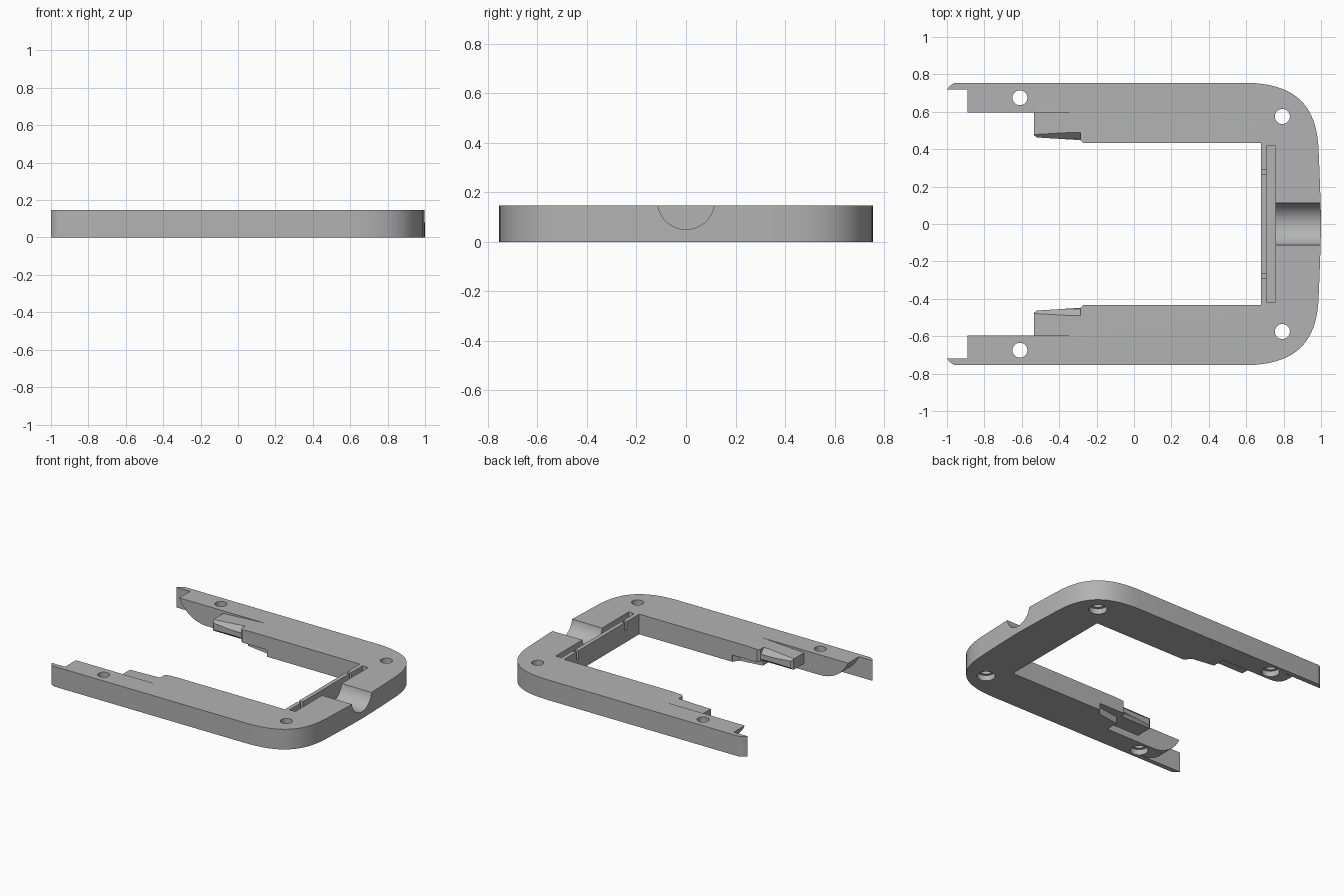
import bpy, bmesh
from mathutils import Vector

cube = bpy.data.objects.get("Cube")
if cube:
    bpy.data.objects.remove(cube, do_unlink=True)

H = 0.147

grey = bpy.data.materials.new("plain grey")
grey.use_nodes = True
colour = (0.45, 0.45, 0.45, 1)
grey.diffuse_color = colour
grey.node_tree.nodes["Principled BSDF"].inputs["Base Color"].default_value = colour


def prism(name, points, axis, lo, hi):
    """Extrude a 2D outline along an axis; outline is (x,y), (x,z) or (y,z)."""
    place = {"z": lambda a, b, c: (a, b, c),
             "y": lambda a, b, c: (a, c, b),
             "x": lambda a, b, c: (c, a, b)}[axis]
    bm = bmesh.new()
    face = bm.faces.new([bm.verts.new(place(a, b, lo)) for a, b in points])
    ext = bmesh.ops.extrude_face_region(bm, geom=[face])
    moved = [v for v in ext["geom"] if isinstance(v, bmesh.types.BMVert)]
    bmesh.ops.translate(bm, verts=moved, vec=Vector(place(0, 0, hi - lo)))
    bmesh.ops.recalc_face_normals(bm, faces=bm.faces)
    mesh = bpy.data.meshes.new(name)
    bm.to_mesh(mesh)
    bm.free()
    obj = bpy.data.objects.new(name, mesh)
    bpy.context.collection.objects.link(obj)
    return obj


def box(x0, x1, y0, y1, z0, z1):
    return prism("cutter", [(x0, y0), (x1, y0), (x1, y1), (x0, y1)], "z", z0, z1)


def cylinder(radius, x, y, z, depth, along_x=False):
    rot = (0, 1.5707963, 0) if along_x else (0, 0, 0)
    bpy.ops.mesh.primitive_cylinder_add(vertices=64, radius=radius, depth=depth,
                                        location=(x, y, z), rotation=rot)
    return bpy.context.object


def bezier(p0, p1, p2, p3, n=20):
    out = []
    for i in range(n + 1):
        t = i / n
        s = 1 - t
        out.append(tuple(s**3 * a + 3 * s * s * t * b + 3 * s * t * t * c + t**3 * d
                         for a, b, c, d in zip(p0, p1, p2, p3)))
    return out


# U-shaped plate outline, one half then mirrored
inner = [(0.68, 0.432), (-0.27, 0.432), (-0.285, 0.448), (-0.52, 0.463),
         (-0.535, 0.475), (-0.535, 0.595), (-0.89, 0.595), (-0.89, 0.72),
         (-1.0, 0.72), (-0.985, 0.738), (-0.965, 0.752), (-0.945, 0.755)]
corner = bezier((0.6, 0.755), (0.86, 0.75), (0.975, 0.64), (0.987, 0.4))
side = bezier((0.987, 0.4), (0.992, 0.27), (0.998, 0.14), (1.0, 0.0), 8)[1:]
half = inner + corner + side
outline = half + [(x, -y) for x, y in reversed(half[:-1])]
frame = prism("open_frame", outline, "z", 0, H)

cutters = []

# Cable channel and the long slot with its two wall notches
cutters.append(cylinder(0.115, 0.93, 0, 0.165, 0.35, True))
cutters.append(box(0.71, 0.756, -0.42, 0.42, 0.03, 0.3))
for y in (-0.28, 0.28):
    cutters.append(box(0.66, 0.72, y - 0.012, y + 0.012, 0.085, 0.3))

for s in (-1, 1):
    # Screw holes with counterbores underneath
    for x, y in ((-0.61, 0.675), (0.793, 0.575)):
        cutters.append(cylinder(0.04, x, s * y, 0.07, 0.4))
        cutters.append(cylinder(0.06, x, s * y, -0.03, 0.14))
    # Rounded underside of the arm end, leaving the thin outer lip
    curve = bezier((-0.89, H), (-0.85, 0.06), (-0.77, 0.0), (-0.66, 0.0), 14)
    scoop = [(-1.1, H + 0.1), (-0.89, H + 0.1)] + curve
    scoop += [(-0.66, -0.1), (-1.1, -0.1)]
    a, b = sorted((s * 0.5, s * 0.72))
    cutters.append(prism("cutter", scoop, "y", a, b))
    # Relief below the tongue
    relief = [(-0.07, 0.4), (-0.07, 0.435), (-0.1, 0.475), (-0.27, 0.5),
              (-0.27, 0.595), (-0.6, 0.595), (-0.6, 0.4)]
    cutters.append(prism("cutter", [(x, s * y) for x, y in relief], "z", -0.1, 0.05))
    # Slight slope on the tongue top
    ramp = [(-0.2, H), (-0.2, 0.3), (-0.6, 0.3), (-0.6, H - 0.022)]
    a, b = sorted((s * 0.4, s * 0.595))
    cutters.append(prism("cutter", ramp, "y", a, b))
    # Bevels along the tongue edge
    top = [(0.4, 0.105), (0.455, 0.105), (0.49, 0.14), (0.49, 0.2), (0.4, 0.2)]
    low = [(0.4, 0.07), (0.455, 0.07), (0.485, 0.04), (0.4, 0.04)]
    for shape in (top, low):
        cutters.append(prism("cutter", [(s * y, z) for y, z in shape], "x", -0.6, -0.285))

# Carve the frame and drop the cutters
for c in cutters:
    c.hide_render = True
    mod = frame.modifiers.new("cut", "BOOLEAN")
    mod.operation = "DIFFERENCE"
    mod.solver = "EXACT"
    mod.object = c
bpy.context.view_layer.update()
graph = bpy.context.evaluated_depsgraph_get()
carved = bpy.data.meshes.new_from_object(frame.evaluated_get(graph))
frame.modifiers.clear()
frame.data = carved
for c in cutters:
    bpy.data.objects.remove(c, do_unlink=True)

frame.data.materials.clear()
frame.data.materials.append(grey)
bpy.ops.object.select_all(action="DESELECT")
frame.select_set(True)
bpy.context.view_layer.objects.active = frame
bpy.ops.object.shade_smooth_by_angle(angle=0.5)
